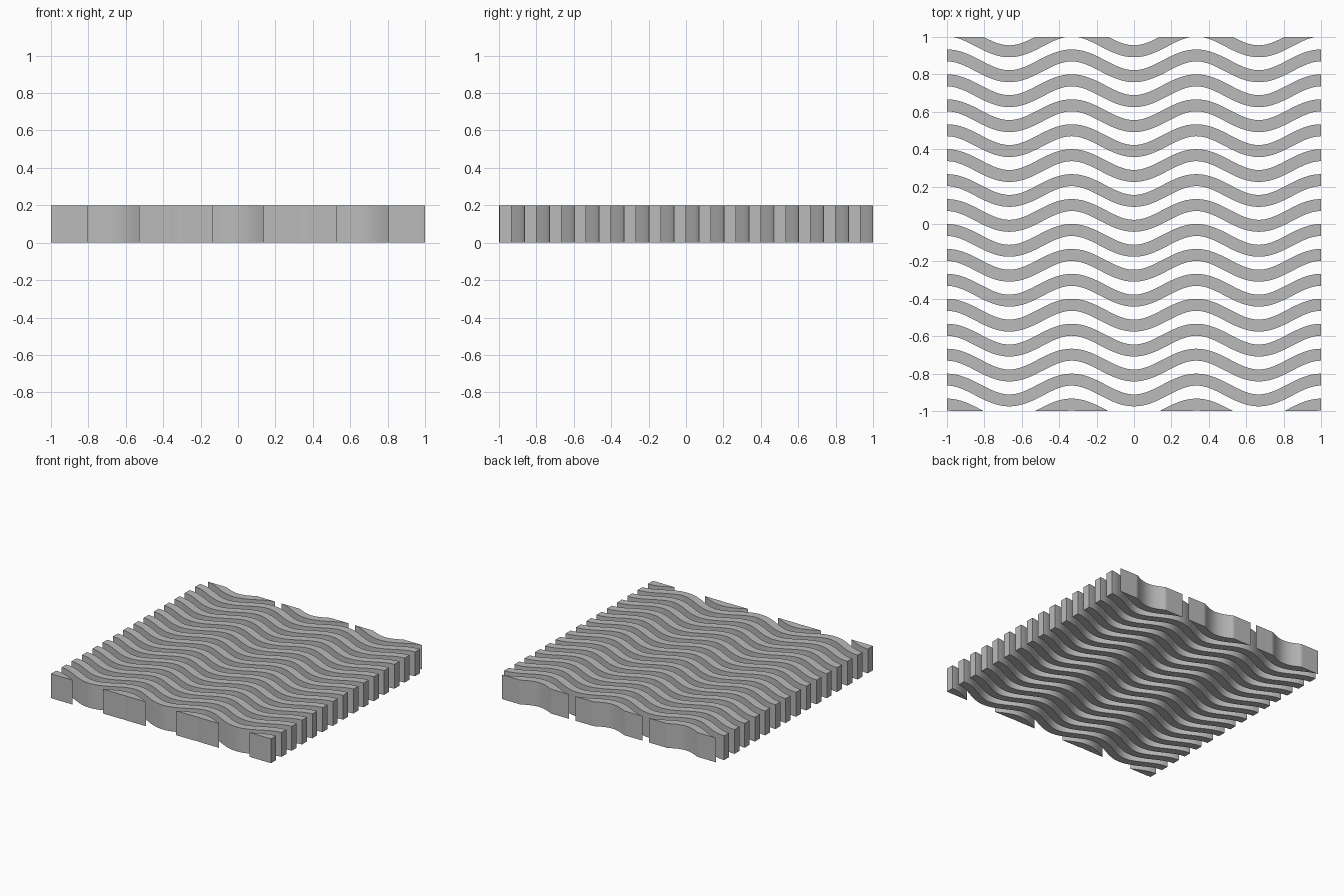
import bpy, bmesh, math
from mathutils import Vector

SIZE, HEIGHT = 1.0, 0.2          # half width of the panel, slat height
PITCH, HALF = 2 / 15, 0.032      # slat spacing, half slat thickness
PERIOD, AMP = 2 / 3, 1 / 18      # wave length and amplitude
STEPS = 96

cube = bpy.data.objects.get("Cube")
if cube:
    bpy.data.objects.remove(cube, do_unlink=True)

grey = bpy.data.materials.new("grey")
grey.use_nodes = True
colour = (0.5, 0.5, 0.5, 1)
grey.diffuse_color = colour
grey.node_tree.nodes["Principled BSDF"].inputs["Base Color"].default_value = colour


def wave_point(x, offset):
    """Point beside the wave centre line, at a constant distance from it."""
    k = 2 * math.pi / PERIOD
    slope = AMP * k * math.sin(k * x)
    normal = Vector((-slope, 1, 0)).normalized()
    return Vector((x, -AMP * math.cos(k * x), 0)) + normal * offset


def wavy_slat(name, crest):
    bm = bmesh.new()
    rows = []
    for i in range(STEPS + 1):
        x = -SIZE + 2 * SIZE * i / STEPS
        shift = Vector((0, crest - HALF - AMP, 0))
        rows.append([bm.verts.new(wave_point(x, s * HALF) + shift) for s in (-1, 1)])
    for (a, b), (c, d) in zip(rows, rows[1:]):
        bm.faces.new((a, c, d, b))
    # trim to the square panel
    for side in (-1, 1):
        bmesh.ops.bisect_plane(bm, geom=bm.verts[:] + bm.edges[:] + bm.faces[:],
                               plane_co=(0, side * SIZE, 0), plane_no=(0, side, 0),
                               clear_outer=True)
    # raise the flat ribbon into a solid slat
    raised = bmesh.ops.extrude_face_region(bm, geom=bm.faces[:], use_keep_orig=True)
    top = [v for v in raised["geom"] if isinstance(v, bmesh.types.BMVert)]
    bmesh.ops.translate(bm, verts=top, vec=(0, 0, HEIGHT))
    bmesh.ops.recalc_face_normals(bm, faces=bm.faces[:])
    mesh = bpy.data.meshes.new(name)
    bm.to_mesh(mesh)
    bm.free()
    mesh.materials.append(grey)
    slat = bpy.data.objects.new(name, mesh)
    bpy.context.collection.objects.link(slat)
    slat.select_set(True)
    bpy.context.view_layer.objects.active = slat


bpy.ops.object.select_all(action="DESELECT")
for n in range(16):
    wavy_slat(f"wavy_slat_{n + 1}", -SIZE + PITCH * (n + 0.5))
bpy.ops.object.shade_smooth_by_angle(angle=math.radians(30))
